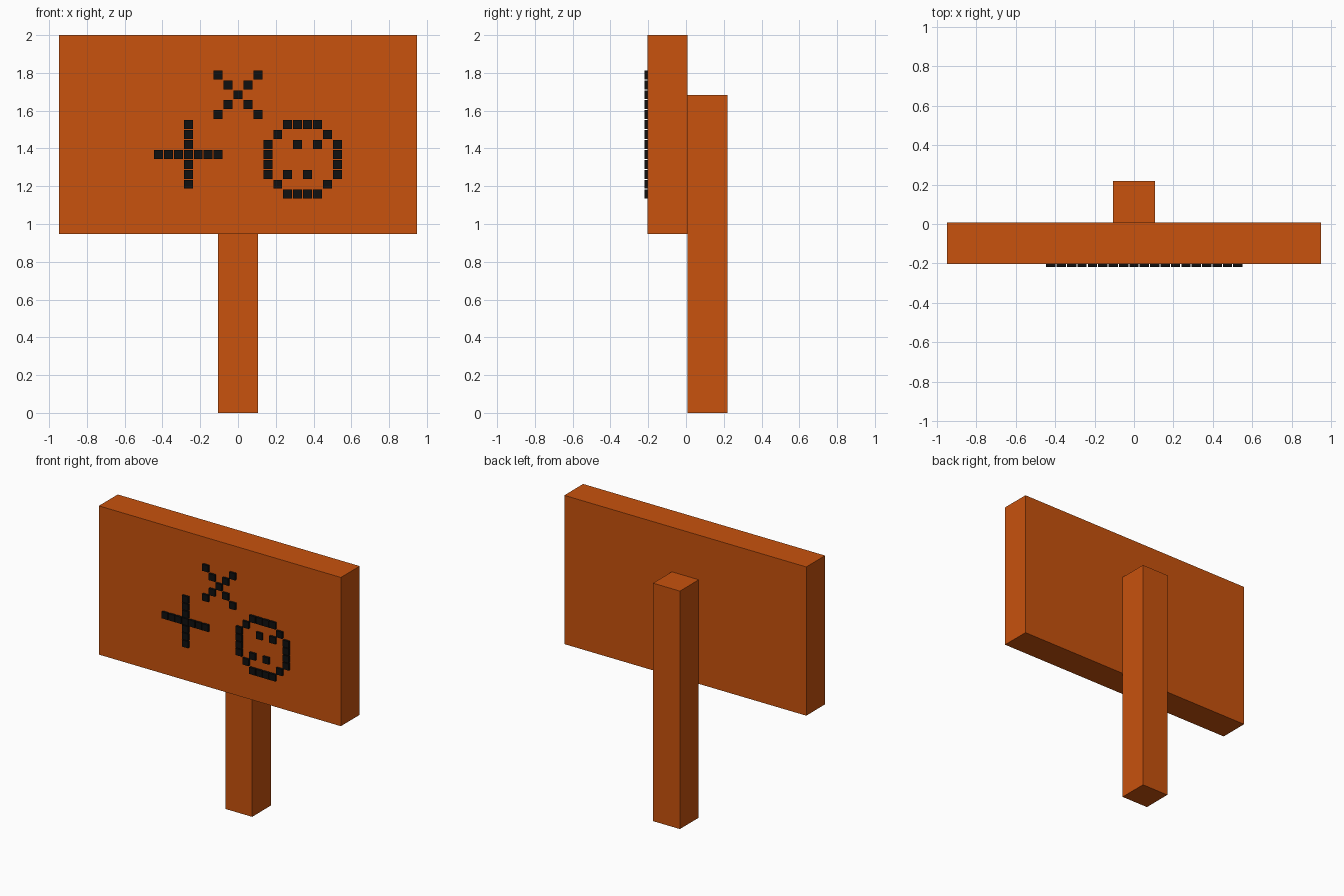
import bpy
import bmesh
from mathutils import Matrix, Vector

cube = bpy.data.objects.get("Cube")
if cube:
    bpy.data.objects.remove(cube, do_unlink=True)

U = 1 / 19            # grid unit shared by every part
RELIEF = 0.3 * U      # how far the blocks stand out
BACK = 0.0079         # plane where board and post meet
FRONT = BACK - 4 * U  # front face of the board


def make_material(name, rgb):
    mat = bpy.data.materials.new(name)
    mat.use_nodes = True
    color = (*rgb, 1)
    mat.diffuse_color = color
    mat.node_tree.nodes["Principled BSDF"].inputs["Base Color"].default_value = color
    return mat


def add_box(bm, low, high):
    low, high = Vector(low), Vector(high)
    matrix = Matrix.Translation((low + high) / 2) @ Matrix.Diagonal((*(high - low), 1))
    bmesh.ops.create_cube(bm, size=1, matrix=matrix)


def make_object(name, boxes, mat):
    bm = bmesh.new()
    for low, high in boxes:
        add_box(bm, low, high)
    mesh = bpy.data.meshes.new(name)
    bm.to_mesh(mesh)
    bm.free()
    mesh.materials.append(mat)
    obj = bpy.data.objects.new(name, mesh)
    bpy.context.collection.objects.link(obj)


def make_pattern(name, rows, left, top, mat):
    """Raised square blocks wherever a row has a '#'."""
    half = 0.45 * U
    boxes = []
    for r, row in enumerate(rows):
        for c, mark in enumerate(row):
            if mark == "#":
                x, z = (left + c) * U, (top - r) * U
                boxes.append(((x - half, FRONT - RELIEF, z - half),
                              (x + half, FRONT, z + half)))
    make_object(name, boxes, mat)


orange = make_material("orange wood", (0.578, 0.084, 0.004))
black = make_material("black paint", (0.005, 0.005, 0.005))

# Board and the post behind it
make_object("sign_board", [((-18 * U, FRONT, 18 * U), (18 * U, BACK, 38 * U))], orange)
make_object("post", [((-2 * U, BACK, 0), (2 * U, BACK + 4 * U, 32 * U))], orange)

# Raised block symbols on the board
make_pattern("diagonal_cross", [
    "#...#",
    ".#.#.",
    "..#..",
    ".#.#.",
    "#...#"], -2, 34, black)

make_pattern("upright_cross", [
    "...#...",
    "...#...",
    "...#...",
    "#######",
    "...#...",
    "...#...",
    "...#..."], -8, 29, black)

make_pattern("round_face", [
    "..####..",
    ".#....#.",
    "#..#.#.#",
    "#......#",
    "#......#",
    "#.#.#..#",
    ".#....#.",
    "..####.."], 3, 29, black)
